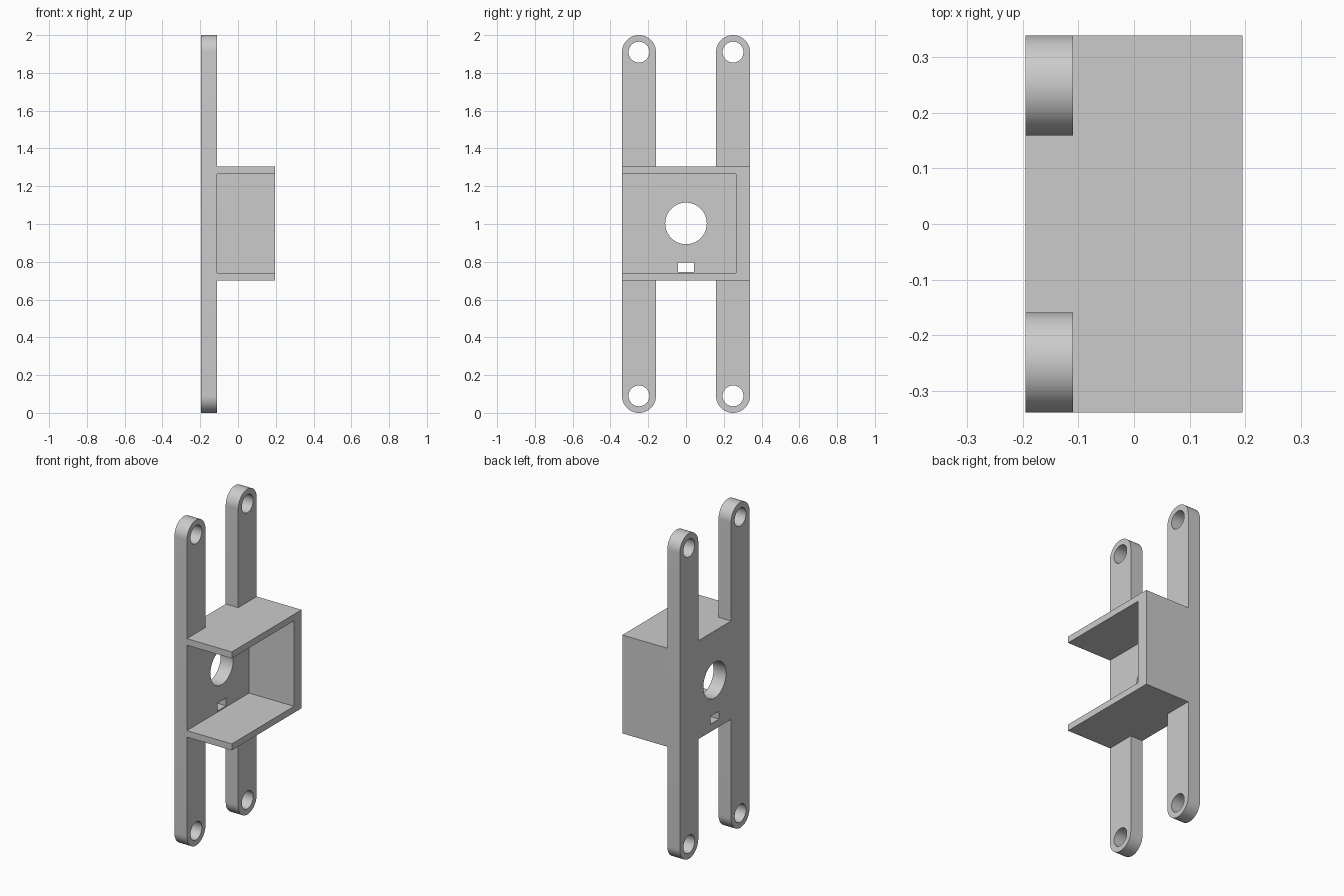
import bpy, bmesh, math
from mathutils import Matrix

cube = bpy.data.objects.get("Cube")
if cube:
    bpy.data.objects.remove(cube, do_unlink=True)

grey = bpy.data.materials.new("light_grey")
grey.use_nodes = True
grey.diffuse_color = (0.6, 0.6, 0.6, 1)
grey.node_tree.nodes["Principled BSDF"].inputs["Base Color"].default_value = (0.6, 0.6, 0.6, 1)

BACK, FACE, FRONT = -0.195, -0.11, 0.195   # depths along x
BOX_LOW, BOX_HIGH, MID = 0.70, 1.305, 1.0
ARM_Y, ARM_R, HOLE_R = 0.249, 0.09, 0.055
SIDE = ARM_Y + ARM_R


def extrude_profile(name, points, x0, x1):
    """Extrude a closed (y, z) outline from x0 to x1."""
    bm = bmesh.new()
    face = bm.faces.new([bm.verts.new((x0, y, z)) for y, z in points])
    result = bmesh.ops.extrude_face_region(bm, geom=[face])
    moved = [v for v in result["geom"] if isinstance(v, bmesh.types.BMVert)]
    bmesh.ops.translate(bm, verts=moved, vec=(x1 - x0, 0, 0))
    bmesh.ops.recalc_face_normals(bm, faces=bm.faces)
    mesh = bpy.data.meshes.new(name)
    bm.to_mesh(mesh)
    bm.free()
    obj = bpy.data.objects.new(name, mesh)
    bpy.context.collection.objects.link(obj)
    mesh.materials.append(grey)
    return obj


def arc(y, z, radius, start, end, steps=32):
    angles = [start + (end - start) * i / steps for i in range(steps + 1)]
    return [(y + radius * math.cos(a), z + radius * math.sin(a)) for a in angles]


def circle(y, z, radius):
    return arc(y, z, radius, 0, math.tau, 64)[:-1]


# Mounting plate with four round-ended arms
inner = ARM_Y - ARM_R
upper = (arc(ARM_Y, 2 - ARM_R, ARM_R, 0, math.pi)
         + [(inner, BOX_HIGH), (-inner, BOX_HIGH)]
         + arc(-ARM_Y, 2 - ARM_R, ARM_R, 0, math.pi))
lower = (arc(-ARM_Y, ARM_R, ARM_R, math.pi, math.tau)
         + [(-inner, BOX_LOW), (inner, BOX_LOW)]
         + arc(ARM_Y, ARM_R, ARM_R, math.pi, math.tau))
plate = extrude_profile("mounting_plate", upper + lower, BACK, FACE)

# Screw holes, central opening and cable slot
openings = [circle(sy * ARM_Y, MID + sz * 0.91, HOLE_R) for sy in (-1, 1) for sz in (-1, 1)]
openings.append(circle(0, 1.003, 0.11))
openings.append([(-0.042, 0.747), (0.042, 0.747), (0.042, 0.795), (-0.042, 0.795)])
for outline in openings:
    cutter = extrude_profile("hole_cutter", outline, BACK - 0.1, FACE + 0.1)
    cutter.hide_render = True
    cut = plate.modifiers.new("cut", "BOOLEAN")
    cut.operation, cut.solver, cut.object = "DIFFERENCE", "EXACT", cutter
    bpy.context.view_layer.objects.active = plate
    bpy.ops.object.modifier_apply(modifier=cut.name)
    bpy.data.objects.remove(cutter, do_unlink=True)

# Open housing: floor, rear wall and roof as one C-shaped channel
wall, rear = 0.04, 0.265
channel = [(-SIDE, BOX_LOW), (SIDE, BOX_LOW), (SIDE, BOX_HIGH), (-SIDE, BOX_HIGH),
           (-SIDE, BOX_HIGH - wall), (rear, BOX_HIGH - wall),
           (rear, BOX_LOW + wall), (-SIDE, BOX_LOW + wall)]
housing = extrude_profile("housing", channel, FACE, FRONT)

# Smooth the round ends and bores, keeping edges sharp
bpy.ops.object.select_all(action="DESELECT")
for obj in (plate, housing):
    obj.select_set(True)
bpy.context.view_layer.objects.active = plate
bpy.ops.object.shade_smooth_by_angle(angle=math.radians(30))
